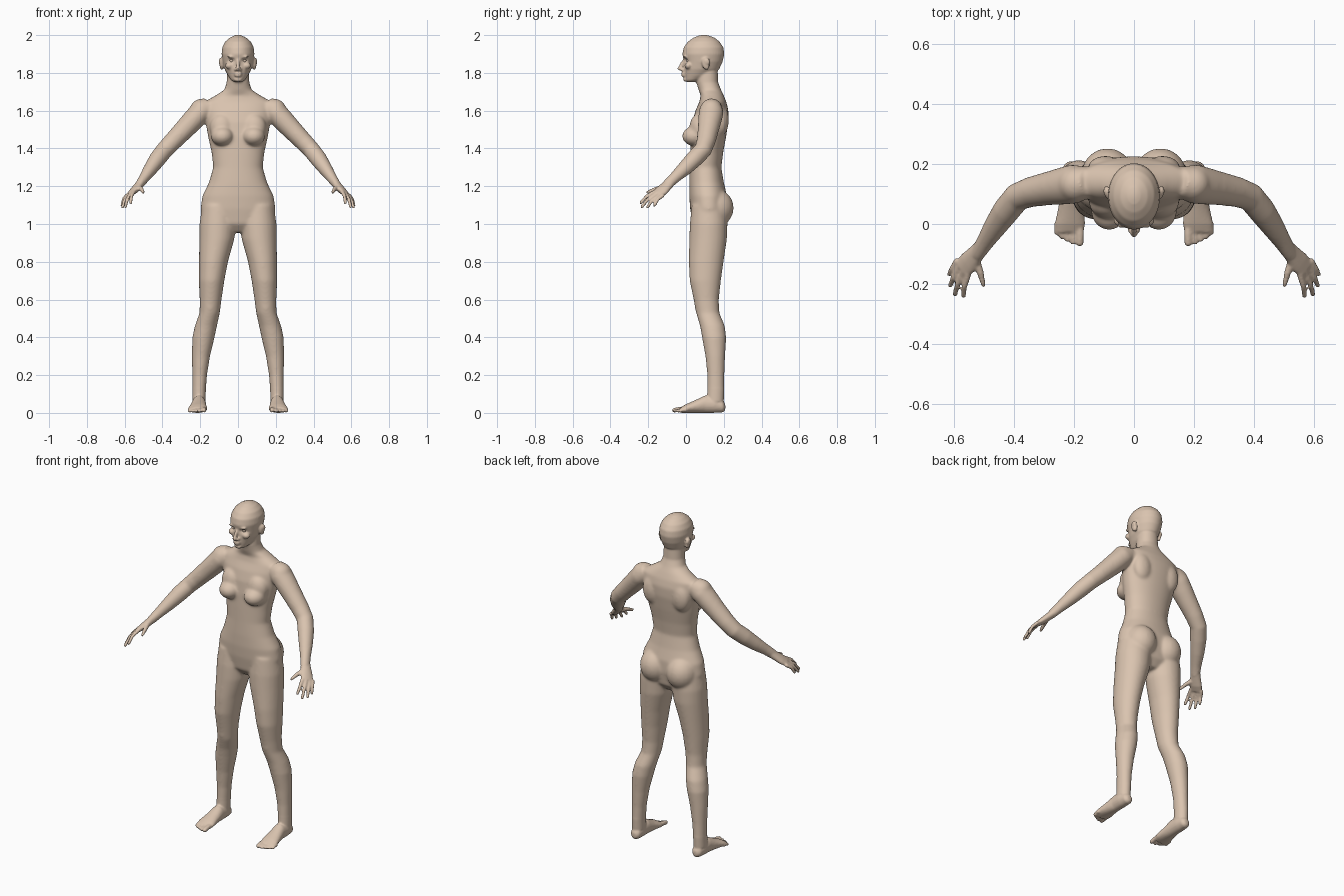
import bpy, bmesh, math
from mathutils import Vector, Matrix

bm = bmesh.new()
X, Y, Z = Vector((1, 0, 0)), Vector((0, 1, 0)), Vector((0, 0, 1))


def tube(pts, axis=None, side=X, s=1, n=24, power=1.0):
    """Closed loft through points (x, y, z, radius_a, radius_b); s=-1 mirrors it."""
    c = [Vector(p[:3]) for p in pts]
    rings = []
    for i, p in enumerate(pts):
        t = axis or (c[min(i + 1, len(c) - 1)] - c[max(i - 1, 0)]).normalized()
        a = (side - t * side.dot(t)).normalized()
        b = t.cross(a)
        ring = []
        for k in range(n):
            w = 2 * math.pi * k / n
            ca, sa = math.cos(w), math.sin(w)
            ca = math.copysign(abs(ca) ** power, ca)
            sa = math.copysign(abs(sa) ** power, sa)
            v = c[i] + a * (p[3] * ca) + b * (p[4] * sa)
            ring.append(bm.verts.new((v.x * s, v.y, v.z)))
        rings.append(ring)
    for r, q in zip(rings, rings[1:]):
        for k in range(n):
            bm.faces.new((r[k], r[(k + 1) % n], q[(k + 1) % n], q[k]))
    bm.faces.new(rings[0][::-1])
    bm.faces.new(rings[-1])


def ball(c, r, s=1, tilt=0.0):
    """Ellipsoid with three radii, tilted about x."""
    m = Matrix.Translation((c[0] * s, c[1], c[2])) @ Matrix.Rotation(tilt, 4, 'X') @ Matrix.Diagonal((*r, 1))
    bmesh.ops.create_uvsphere(bm, u_segments=20, v_segments=12, radius=1, matrix=m)


def digit(pts, r0, r1, s):
    """Round-tipped finger or toe."""
    k = len(pts) - 1
    rad = [r0 + (r1 - r0) * i / k for i in range(k + 1)]
    tube([(*p, r, r) for p, r in zip(pts, rad)], side=Vector((.6, .5, .6)), s=s, n=12)
    for p, r in zip(pts, rad):
        ball(p, (r, r, r), s)


def profile(rows):
    """Rows of (z, half width, front y, back y) to horizontal rings."""
    return [(0, (f + b) / 2, z, w, (b - f) / 2) for z, w, f, b in rows]


# Torso and neck
tube(profile([(.955, .04, .07, .17), (1.0, .17, .035, .205), (1.08, .199, .022, .218),
              (1.15, .188, .017, .217), (1.22, .154, .017, .2), (1.3, .131, .02, .187),
              (1.38, .14, .022, .197), (1.46, .158, .025, .212), (1.54, .172, .033, .224),
              (1.6, .185, .05, .225), (1.645, .182, .07, .214), (1.68, .12, .078, .2),
              (1.71, .073, .066, .186), (1.75, .06, .055, .17), (1.81, .057, .055, .168)]),
     axis=Z, n=40, power=.93)

# Head
tube(profile([(1.752, .022, .004, .05), (1.762, .037, -.006, .08), (1.785, .053, -.01, .135),
              (1.82, .071, -.013, .176), (1.86, .081, -.011, .194), (1.9, .087, -.019, .203),
              (1.935, .083, -.012, .198), (1.965, .068, .01, .178), (1.985, .046, .038, .153),
              (1.997, .022, .066, .123), (2.001, .008, .085, .105)]), axis=Z, n=40)
# Nose, lips and chin
tube([(0, -.004, 1.875, .008, .008), (0, -.02, 1.85, .009, .01), (0, -.032, 1.823, .011, .011)], n=12)
ball((0, -.033, 1.822), (.012, .012, .01))
ball((0, -.014, 1.797), (.023, .012, .006))
ball((0, -.013, 1.785), (.02, .012, .006))
ball((0, -.001, 1.765), (.022, .013, .012))

for s in (1, -1):
    # Face details and ears
    ball((.013, -.019, 1.817), (.009, .011, .008), s)
    ball((.033, -.004, 1.885), (.026, .011, .006), s)
    ball((.045, .012, 1.838), (.023, .02, .018), s)
    ball((.086, .104, 1.848), (.012, .02, .033), s, .25)
    ball((.092, .11, 1.86), (.01, .017, .02), s, .25)

    # Chest and buttocks
    ball((.083, .046, 1.465), (.061, .067, .052), s)
    ball((.085, .07, 1.51), (.065, .052, .075), s)
    ball((.088, .157, 1.085), (.09, .096, .1), s)
    # Shoulder blade
    ball((.095, .185, 1.55), (.06, .042, .085), s)

    # Leg
    tube([(.105, .12, 1.1, .085, .09), (.107, .12, 1.0, .097, .1), (.112, .117, .92, .093, .1),
          (.13, .107, .8, .077, .092), (.14, .102, .7, .068, .083), (.145, .107, .6, .058, .067),
          (.15, .115, .53, .054, .062), (.17, .14, .46, .059, .066), (.183, .149, .4, .059, .064),
          (.196, .155, .3, .048, .052), (.203, .158, .2, .039, .045), (.206, .158, .12, .036, .045),
          (.207, .155, .06, .035, .045)], axis=Z, s=s)
    ball((.148, .075, .565), (.032, .03, .04), s)

    # Foot and toes
    tube([(.205, .208, .03, .014, .016), (.206, .195, .034, .029, .031), (.207, .15, .044, .036, .044),
          (.207, .1, .046, .037, .046), (.21, .05, .034, .043, .034), (.213, .0, .023, .051, .023),
          (.215, -.028, .015, .047, .015)], axis=-Y, s=s)
    for x, y, r in ((.18, -.062, .014), (.203, -.06, .0105), (.222, -.052, .01),
                    (.24, -.042, .01), (.256, -.03, .01)):
        digit([(x, .0, r + .006), (x, (y - .0) / 2, r + .006), (x, y, r)], r, r * .9, s)

    # Arm
    tube([(.15, .14, 1.625, .05, .052), (.2, .133, 1.592, .066, .06), (.24, .126, 1.548, .062, .058),
          (.285, .118, 1.5, .056, .054), (.345, .106, 1.438, .05, .049), (.388, .09, 1.393, .047, .046),
          (.425, .045, 1.346, .046, .045), (.46, -.005, 1.296, .04, .038), (.492, -.055, 1.25, .031, .029),
          (.515, -.09, 1.217, .028, .024), (.523, -.1, 1.208, .027, .021)], side=Y, s=s)
    ball((.195, .133, 1.605), (.06, .06, .058), s)

    # Palm
    across = Vector((.037, .045, -.022))
    tube([(.508, -.078, 1.225, .026, .023), (.528, -.102, 1.202, .031, .021),
          (.55, -.127, 1.178, .037, .019), (.572, -.15, 1.158, .036, .013)], side=across, s=s)
    # Fingers and thumb
    for base, tip in (((.552, -.168, 1.17), (.568, -.239, 1.113)), ((.57, -.16, 1.16), (.596, -.234, 1.091)),
                      ((.582, -.143, 1.152), (.611, -.204, 1.09)), ((.59, -.124, 1.15), (.614, -.167, 1.099))):
        mid = (Vector(base) + Vector(tip)) / 2 + Vector((.004, -.004, .006))
        digit([base, mid, tip], .0105, .0085, s)
    digit([(.528, -.115, 1.195), (.512, -.16, 1.185), (.5, -.202, 1.168)], .015, .009, s)

# Fuse all parts into one skin
bmesh.ops.recalc_face_normals(bm, faces=bm.faces[:])
mesh = bpy.data.meshes.new("body")
bm.to_mesh(mesh)
bm.free()
body = bpy.data.objects.new("body", mesh)
bpy.context.collection.objects.link(body)
bpy.context.view_layer.objects.active = body
body.select_set(True)
remesh = body.modifiers.new("fuse", 'REMESH')
remesh.mode = 'VOXEL'
remesh.voxel_size = .0055
bpy.ops.object.modifier_apply(modifier=remesh.name)

# Eye sockets, then soft blending for everything but face, hands and feet
soft = body.vertex_groups.new(name="soft")
soft_ids, limb_ids = [], []
for v in body.data.vertices:
    co = v.co
    if co.z > 1.83 and co.y < .05:
        d2 = (abs(co.x) - .033) ** 2 + ((co.z - 1.866) * 1.4) ** 2
        co.y += .012 * math.exp(-d2 / .014 ** 2)
    if .13 < co.z < 1.75 and abs(co.x) < .5:
        (limb_ids if abs(co.x) > .3 or co.z < .4 else soft_ids).append(v.index)
soft.add(soft_ids, 1.0, 'REPLACE')
soft.add(limb_ids, .5, 'REPLACE')
for group, count in (("soft", 26), ("", 3)):
    m = body.modifiers.new("smooth", 'SMOOTH')
    m.factor, m.iterations, m.vertex_group = .5, count, group
    bpy.ops.object.modifier_apply(modifier=m.name)

skin = bpy.data.materials.new("skin")
skin.diffuse_color = (.7, .55, .43, 1)
body.data.materials.clear()
body.data.materials.append(skin)
body.data.polygons.foreach_set("material_index", [0] * len(body.data.polygons))
bpy.ops.object.shade_smooth()

# Eyeballs
for side, name in ((1, "left_eye"), (-1, "right_eye")):
    bpy.ops.mesh.primitive_uv_sphere_add(segments=20, ring_count=12, radius=.012,
                                         location=(.033 * side, .014, 1.866))
    eye = bpy.context.object
    eye.name = name
    eye.data.materials.append(skin)
    bpy.ops.object.shade_smooth()
